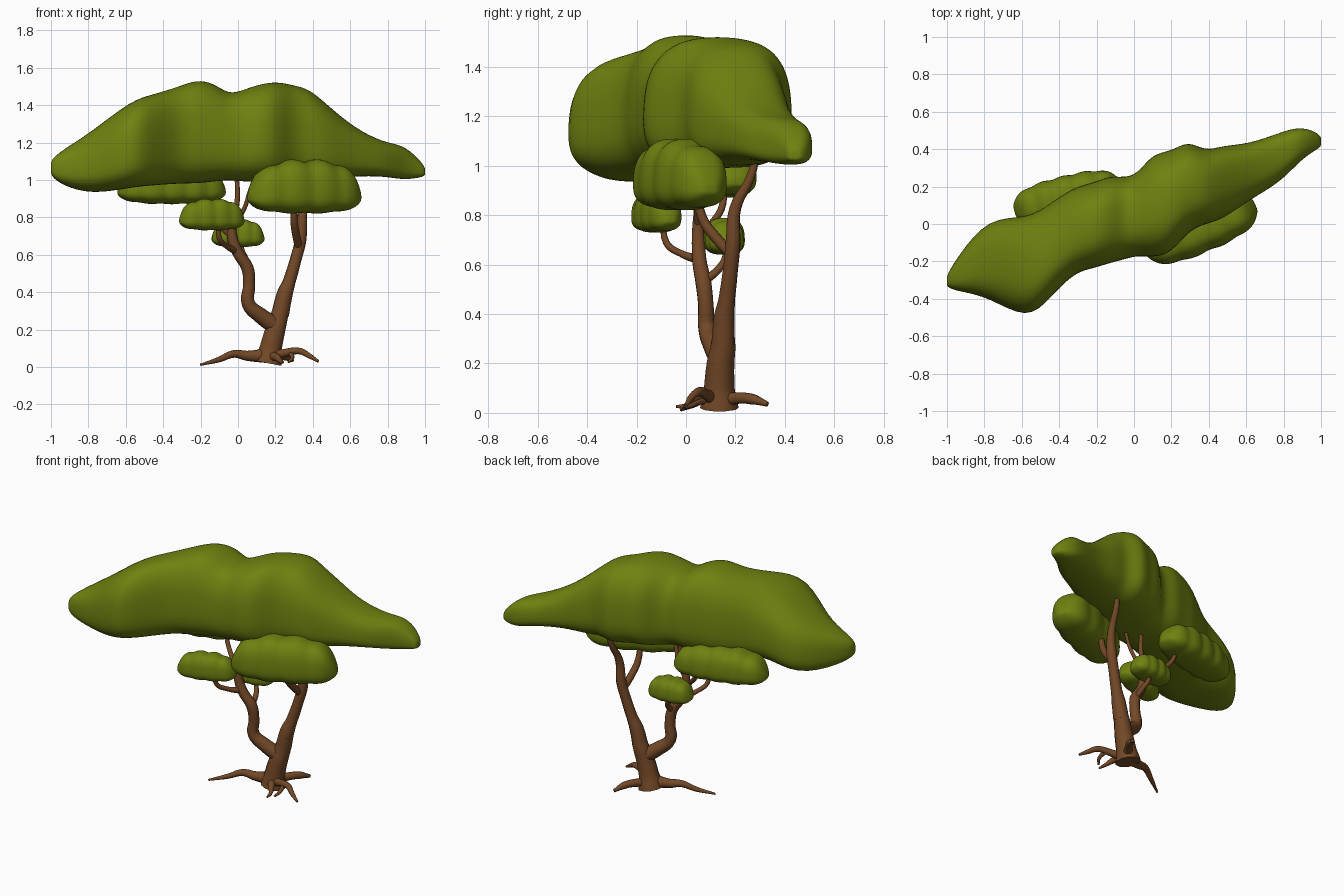
import bpy, bmesh, math
from mathutils import Vector

cube = bpy.data.objects.get("Cube")
if cube:
    bpy.data.objects.remove(cube, do_unlink=True)


def material(name, colour):
    mat = bpy.data.materials.new(name)
    mat.use_nodes = True
    mat.diffuse_color = colour
    mat.node_tree.nodes["Principled BSDF"].inputs["Base Color"].default_value = colour
    return mat


LEAF = material("leaf green", (0.16, 0.22, 0.005, 1))
BARK = material("bark brown", (0.17, 0.065, 0.02, 1))


def add_object(name, mesh, mat):
    mesh.materials.clear()
    mesh.materials.append(mat)
    mesh.shade_smooth()
    obj = bpy.data.objects.new(name, mesh)
    bpy.context.collection.objects.link(obj)
    return obj


def ring(centre, across, half_width, low, high, sides=24):
    """Rounded section, fuller above its widest line than below."""
    points = []
    waist = low + 0.38 * (high - low)
    for i in range(sides):
        a = math.tau * i / sides
        c, s = math.cos(a), math.sin(a)
        side = math.copysign(abs(c) ** 0.75, c) * half_width
        lift = abs(s) ** 0.75 * ((high - waist) if s > 0 else (low - waist))
        p = centre + across * side
        points.append((p.x, p.y, waist + lift))
    return points


def loft(name, rings):
    bm = bmesh.new()
    loops = [[bm.verts.new(p) for p in r] for r in rings]
    for a, b in zip(loops, loops[1:]):
        for i in range(len(a)):
            j = (i + 1) % len(a)
            bm.faces.new((a[i], a[j], b[j], b[i]))
    for end in (loops[0], loops[-1]):
        middle = bm.verts.new(sum((v.co for v in end), Vector()) / len(end))
        for i in range(len(end)):
            bm.faces.new((end[i], end[(i + 1) % len(end)], middle))
    bmesh.ops.recalc_face_normals(bm, faces=bm.faces)
    mesh = bpy.data.meshes.new(name)
    bm.to_mesh(mesh)
    bm.free()
    obj = add_object(name, mesh, LEAF)
    obj.modifiers.new("Soften", "SUBSURF").levels = 2
    obj.modifiers["Soften"].render_levels = 2


def leaf_pad(name, start, end, half_width, low, high, lobes):
    """Small cloud of leaves with a ripple for each lobe."""
    start, end = Vector(start), Vector(end)
    axis = (end - start).normalized()
    across = Vector((-axis.y, axis.x, 0))
    rings = []
    steps = lobes * 4
    for k in range(steps + 1):
        t = k / steps
        swell = 0.3 + 0.7 * (1 - abs(2 * t - 1) ** 3) ** 0.6
        swell *= 0.93 + 0.09 * abs(math.sin(math.pi * lobes * t))
        base = low + (high - low) * 0.3 * (1 - swell)
        rings.append(ring(start.lerp(end, t), across, half_width * swell,
                          base, low + (high - low) * (0.15 + 0.85 * swell)))
    loft(name, rings)


def limb(name, points):
    """Tapered round limb through points of x, y, z and radius."""
    curve = bpy.data.curves.new(name + " path", "CURVE")
    curve.dimensions = "3D"
    curve.bevel_depth = 1
    curve.bevel_resolution = 3
    curve.resolution_u = 5
    curve.use_fill_caps = True
    spline = curve.splines.new("BEZIER")
    spline.bezier_points.add(len(points) - 1)
    for bp, (x, y, z, r) in zip(spline.bezier_points, points):
        bp.co, bp.radius = (x, y, z), r
        bp.handle_left_type = bp.handle_right_type = "AUTO"
    helper = bpy.data.objects.new(name + " path", curve)
    mesh = bpy.data.meshes.new_from_object(helper)
    bpy.data.objects.remove(helper)
    obj = add_object(name, mesh, BARK)
    obj.data.set_sharp_from_angle(angle=math.radians(60))


# Main canopy: x, y min, y max, z min, z max
CANOPY = [
    (-1, -.34, -.27, 1.02, 1.11), (-.94, -.36, -.17, .97, 1.16),
    (-.78, -.39, .04, .92, 1.26), (-.57, -.52, .03, .96, 1.43),
    (-.45, -.4, .11, .97, 1.46), (-.32, -.26, .2, .98, 1.5),
    (-.22, -.24, .22, .98, 1.54), (-.13, -.21, .26, .99, 1.52),
    (-.05, -.19, .25, 1, 1.46), (.02, -.17, .27, .99, 1.48),
    (.1, -.18, .38, .99, 1.51), (.2, -.16, .39, .99, 1.53),
    (.29, -.04, .45, .99, 1.51), (.38, 0, .39, 1, 1.49),
    (.47, .02, .42, 1, 1.41), (.62, .13, .43, 1.02, 1.28),
    (.78, .22, .49, 1.02, 1.2), (.88, .33, .52, 1, 1.19),
    (.96, .39, .5, 1.01, 1.12), (1, .41, .47, 1.02, 1.07)]
loft("main_canopy", [ring(Vector((x, (y0 + y1) / 2, 0)), Vector((0, 1, 0)),
                          (y1 - y0) / 2, z0, z1)
                     for x, y0, y1, z0, z1 in CANOPY])

# Lower leaf pads
leaf_pad("front_left_pad", (.06, -.15, 0), (.65, .1, 0), .13, .82, 1.11, 4)
leaf_pad("back_right_pad", (-.64, .07, 0), (-.07, .21, 0), .12, .87, 1.09, 5)
leaf_pad("front_right_pad", (-.31, -.18, 0), (.03, -.06, 0), .075, .73, .9, 4)
leaf_pad("inner_back_pad", (-.14, .14, 0), (.14, .17, 0), .08, .64, .79, 4)

# Trunk and its two main limbs
limb("trunk", [(.16, .135, .02, .078), (.175, .135, .1, .062),
               (.2, .14, .2, .056), (.22, .15, .27, .05), (.245, .15, .36, .04)])
limb("left_limb", [(.225, .15, .28, .048), (.25, .155, .39, .043),
                   (.275, .165, .46, .034), (.31, .18, .58, .031),
                   (.335, .19, .68, .031), (.345, .2, .83, .024),
                   (.36, .26, .95, .018), (.37, .29, 1.06, .013)])
limb("right_limb", [(.2, .14, .22, .048), (.12, .11, .275, .042),
                    (.055, .085, .34, .036), (.06, .08, .44, .032),
                    (.05, .07, .53, .033), (.0, .055, .61, .03),
                    (-.03, .05, .69, .028), (-.03, .05, .79, .022),
                    (-.005, .06, .88, .014), (-.01, .06, 1.06, .011)])

# Twigs reaching into the leaves
limb("front_left_twig", [(.325, .185, .64, .022), (.31, .12, .71, .022),
                         (.3, .07, .78, .02), (.3, .04, .9, .016)])
limb("front_right_twig", [(-.01, .055, .62, .02), (-.06, -.02, .645, .014),
                          (-.1, -.08, .69, .014), (-.1, -.09, .8, .011)])
limb("inner_back_twig", [(.05, .07, .53, .018), (.04, .13, .58, .016),
                         (.02, .16, .63, .014), (.01, .16, .72, .01)])
limb("back_right_twig", [(-.03, .05, .7, .018), (-.1, .1, .76, .015),
                         (-.18, .15, .85, .014), (-.21, .14, 1.06, .01)])
limb("upper_twig", [(-.03, .05, .76, .016), (.03, .04, .84, .012),
                    (.06, .02, .93, .011), (.1, .03, 1.05, .009)])

# Roots
limb("right_root", [(.15, .12, .06, .04), (.05, .1, .06, .028),
                    (-.02, .08, .07, .021), (-.1, .04, .04, .015),
                    (-.2, -.02, .012, .006)])
limb("left_root", [(.17, .12, .05, .03), (.25, .08, .075, .022),
                   (.33, .05, .085, .018), (.38, .02, .06, .014),
                   (.43, .0, .03, .007)])
limb("front_root", [(.17, .12, .05, .03), (.2, .06, .055, .022),
                    (.23, .01, .03, .012), (.24, -.04, .025, .006)])
limb("back_root", [(.17, .14, .05, .03), (.22, .21, .06, .024),
                   (.26, .27, .055, .022), (.29, .33, .035, .01)])
limb("forked_root", [(.28, .07, .075, .014), (.29, .02, .05, .011),
                     (.27, -.01, .025, .006)])
